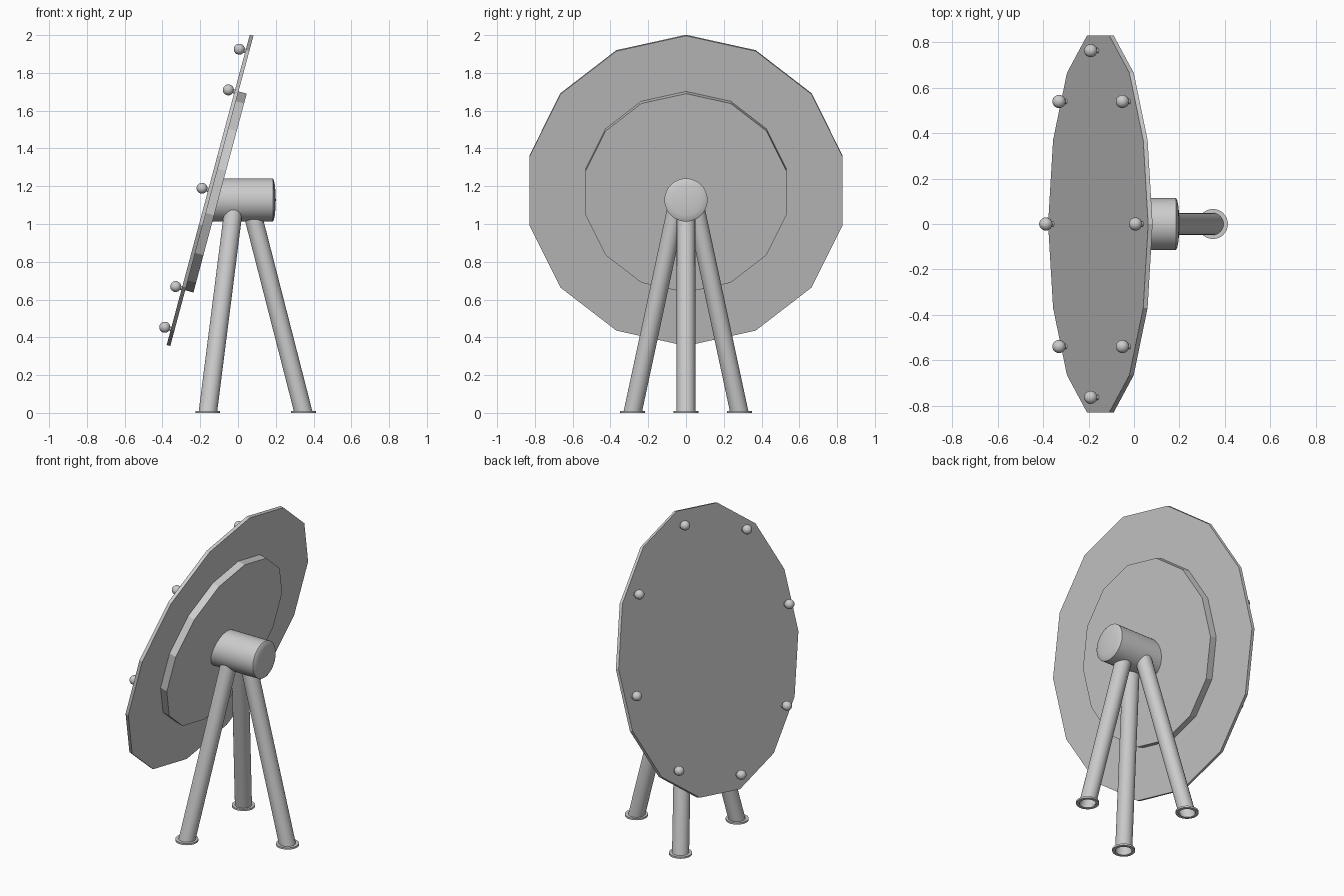
import bpy, bmesh
from math import radians, cos, sin, pi
from mathutils import Matrix, Vector

if "Cube" in bpy.data.objects:
    bpy.data.objects.remove(bpy.data.objects["Cube"])


def lathe(name, profile, sides, matrix, smooth=True):
    """Revolve (radius, height) points about the local z axis."""
    bm = bmesh.new()
    rings = [[bm.verts.new((r * cos(2 * pi * k / sides), r * sin(2 * pi * k / sides), h))
              for k in range(sides)] for r, h in profile]
    for a, b in zip(rings, rings[1:]):
        for k in range(sides):
            j = (k + 1) % sides
            bm.faces.new((a[k], a[j], b[j], b[k]))
    bmesh.ops.remove_doubles(bm, verts=bm.verts, dist=1e-5)
    bmesh.ops.recalc_face_normals(bm, faces=bm.faces)
    bm.transform(matrix)
    mesh = bpy.data.meshes.new(name)
    bm.to_mesh(mesh)
    bm.free()
    obj = bpy.data.objects.new(name, mesh)
    bpy.context.collection.objects.link(obj)
    if smooth:
        bpy.ops.object.select_all(action='DESELECT')
        obj.select_set(True)
        bpy.context.view_layer.objects.active = obj
        bpy.ops.object.shade_smooth_by_angle(angle=radians(35))
    return obj


def frame(x, y, z, origin):
    m = Matrix((x, y, z)).transposed().to_4x4()
    m.translation = origin
    return m


# Tilted dish frame: local x runs up the dish, local z points out of its back
tilt = radians(15)
up = Vector((sin(tilt), 0, cos(tilt)))
back = Vector((cos(tilt), 0, -sin(tilt)))
dish = frame(up, back.cross(up), back, Vector((-0.148, 0, 1.178)))

# Main disc and thicker backing disc, both 14-sided
lathe("main_disc", [(0, -0.01), (0.85, -0.01), (0.85, 0.01), (0, 0.01)], 14, dish, False)
lathe("backing_disc", [(0, 0.005), (0.545, 0.005), (0.545, 0.055), (0, 0.055)], 14, dish, False)

# Studs around the front rim: ball on a short pin
for i in range(8):
    a = i * pi / 4
    spot = dish @ Matrix.Translation((0.762 * cos(a), 0.762 * sin(a), 0))
    ball = [(0.029 * sin(pi * t / 10), -0.044 - 0.029 * cos(pi * t / 10)) for t in range(11)]
    lathe(f"stud_ball_{i + 1}", ball, 20, spot)
    lathe(f"stud_pin_{i + 1}", [(0, -0.044), (0.011, -0.044), (0.011, 0), (0, 0)], 12, spot)

# Horizontal hub with a shallow domed end
hub = frame(Vector((0, 1, 0)), Vector((0, 0, 1)), Vector((1, 0, 0)), Vector((0, 0, 1.127)))
lathe("hub", [(0, -0.135), (0.114, -0.135), (0.114, 0.184), (0.105, 0.190),
              (0.08, 0.195), (0.04, 0.199), (0, 0.2)], 40, hub)

# Splayed tripod legs (sheared tubes, open below) with ring feet
legs = {"rear_leg": ((0.347, 0), (0.06, 0)),
        "left_leg": ((-0.16, 0.283), (-0.018, 0.043)),
        "right_leg": ((-0.16, -0.283), (-0.018, -0.043))}
for name, (foot, top) in legs.items():
    base = Vector((*foot, 0))
    axis = Vector((*top, 1.12)) - base
    shear = frame(Vector((1, 0, 0)), Vector((0, 1, 0)), axis, base)
    lathe(name, [(0.049, 0), (0.049, 1), (0, 1)], 32, shear)
    lathe(name + "_foot", [(0.047, 0), (0.066, 0), (0.066, 0.011), (0.047, 0.011), (0.047, 0)],
          32, Matrix.Translation(base))
